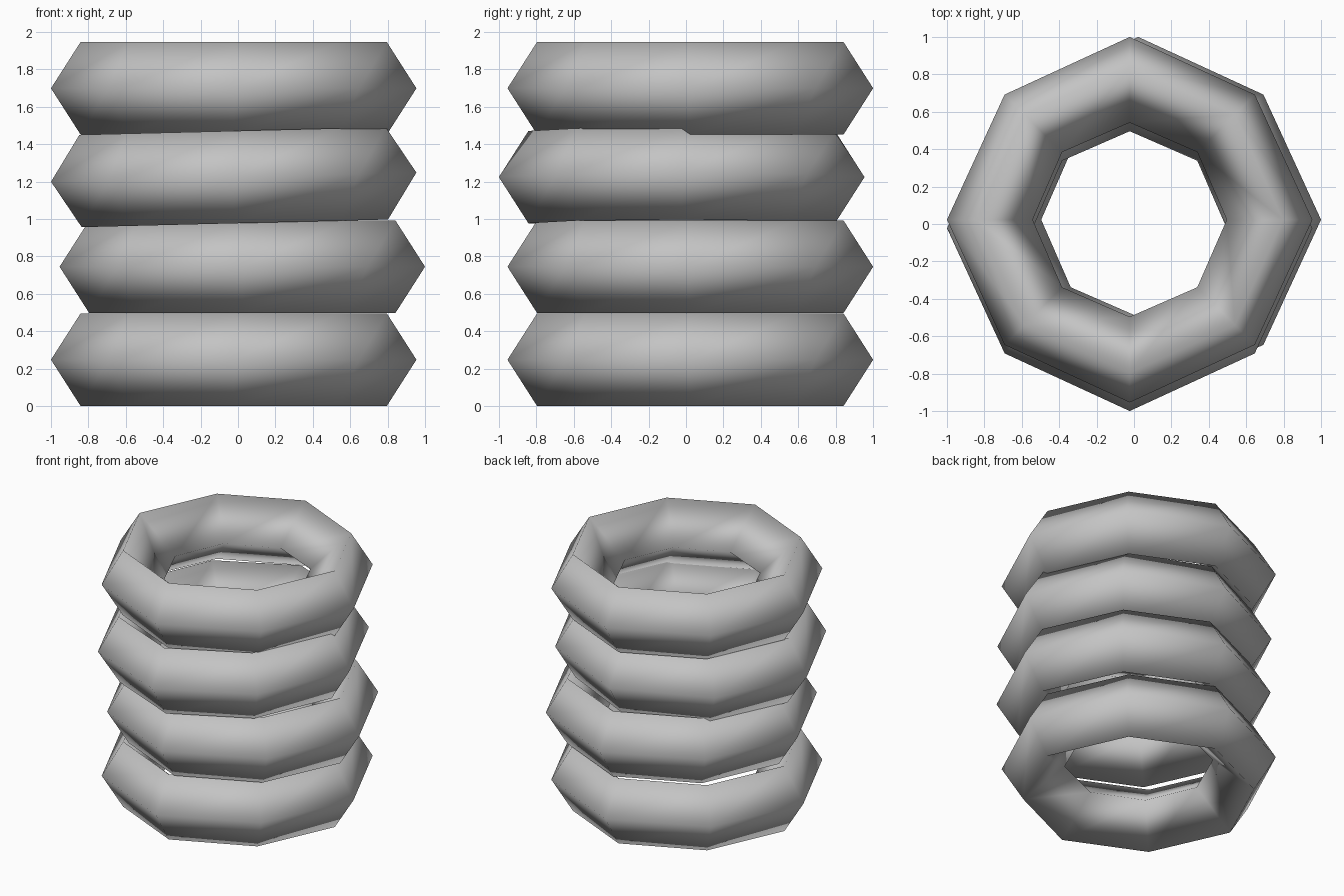
import bpy, bmesh
from math import cos, sin, pi

cube = bpy.data.objects.get("Cube")
if cube:
    bpy.data.objects.remove(cube, do_unlink=True)

# One plain grey for every ring
GREY = (0.55, 0.55, 0.55, 1)
grey = bpy.data.materials.new("grey rubber")
grey.use_nodes = True
grey.diffuse_color = GREY
grey.node_tree.nodes["Principled BSDF"].inputs["Base Color"].default_value = GREY

SIDES = 8
# Kite-shaped tube section: (share of half width, height)
SECTION = [(1, 0), (0.31, 0.247), (-1, 0), (0.31, -0.247)]


def ring(name, location, tilt=0.0):
    """Eight-sided ring, slightly tighter at its diagonal corners."""
    bm = bmesh.new()
    loops = []
    for i in range(SIDES):
        angle = 2 * pi * i / SIDES
        radius, half = (0.7285, 0.2175) if i % 2 else (0.748, 0.229)
        loops.append([bm.verts.new(((radius + half * u) * cos(angle),
                                    (radius + half * u) * sin(angle), h)) for u, h in SECTION])
    for i in range(SIDES):
        a, b = loops[i], loops[(i + 1) % SIDES]
        for j in range(len(SECTION)):
            k = (j + 1) % len(SECTION)
            bm.faces.new((a[j], b[j], b[k], a[k])).smooth = True
    bmesh.ops.recalc_face_normals(bm, faces=bm.faces)
    mesh = bpy.data.meshes.new(name)
    bm.to_mesh(mesh)
    bm.free()
    mesh.materials.append(grey)
    obj = bpy.data.objects.new(name, mesh)
    obj.location = location
    obj.rotation_euler.y = tilt
    bpy.context.collection.objects.link(obj)


# Loose stack of four, the third resting at a slight tilt
D = 0.023
ring("bottom_tire", (-D, D, 0.248))
ring("second_tire", (D, D, 0.745))
ring("third_tire", (-D, -D, 1.224), -0.025)
ring("top_tire", (-D, D, 1.699))
